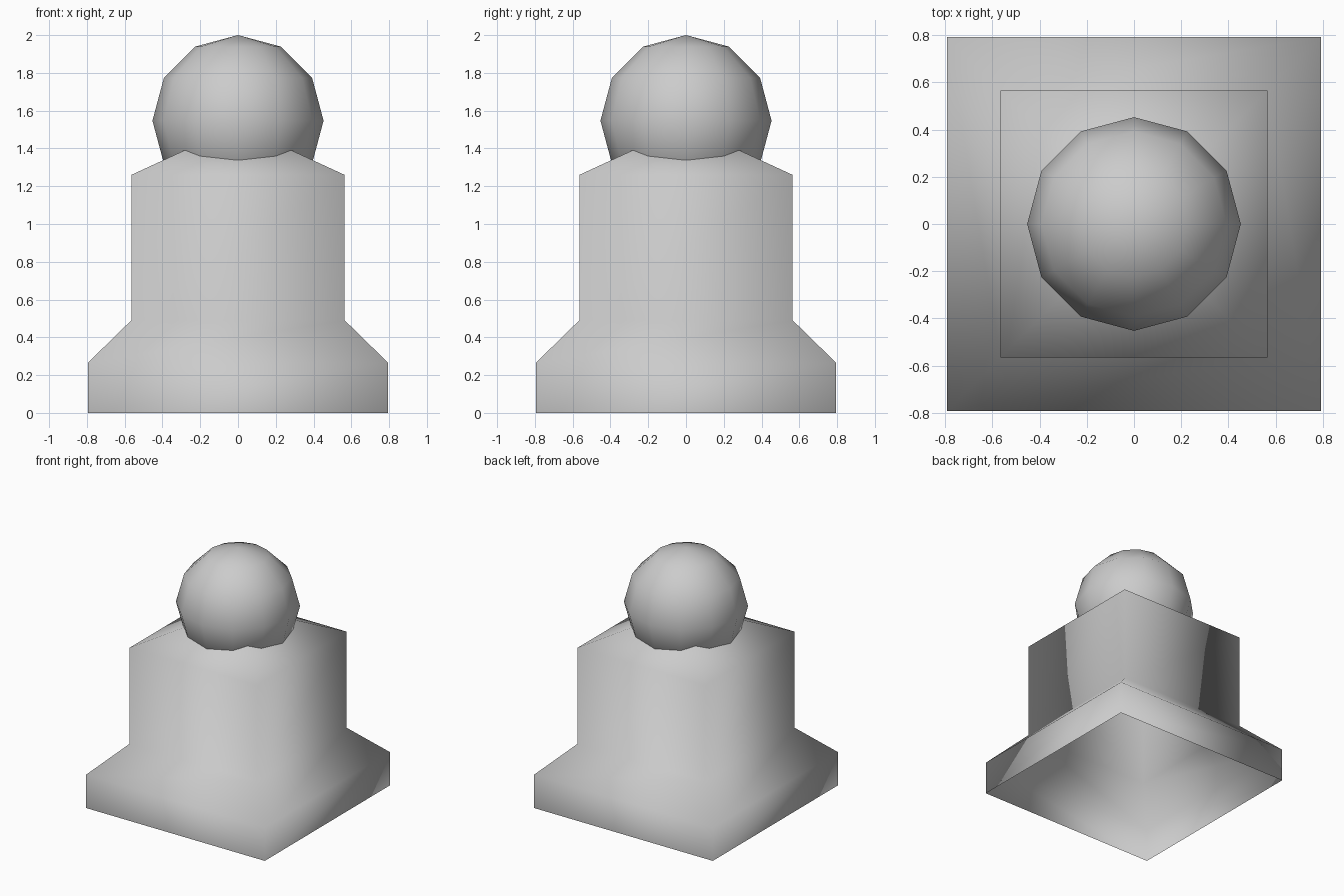
import bpy
import bmesh

cube = bpy.data.objects.get("Cube")
if cube:
    bpy.data.objects.remove(cube, do_unlink=True)

grey = bpy.data.materials.new("light grey")
grey.use_nodes = True
colour = (0.6, 0.6, 0.6, 1.0)
grey.diffuse_color = colour
grey.node_tree.nodes["Principled BSDF"].inputs["Base Color"].default_value = colour


def add_object(name, bm):
    """Turn a bmesh into a smooth-shaded grey object."""
    bmesh.ops.recalc_face_normals(bm, faces=bm.faces)
    for face in bm.faces:
        face.smooth = True
    mesh = bpy.data.meshes.new(name)
    bm.to_mesh(mesh)
    bm.free()
    mesh.materials.append(grey)
    obj = bpy.data.objects.new(name, mesh)
    bpy.context.collection.objects.link(obj)
    return obj


# Hollow square body, open underneath: stacked square rings and a pyramid roof
profile = [(0.793, 0.0), (0.793, 0.267), (0.565, 0.49), (0.565, 1.26)]
roof_peak = 1.52
corners = [(-1, -1), (1, -1), (1, 1), (-1, 1)]
bm = bmesh.new()
rings = [[bm.verts.new((sx * half, sy * half, z)) for sx, sy in corners]
         for half, z in profile]
for low, high in zip(rings, rings[1:]):
    for i in range(4):
        j = (i + 1) % 4
        bm.faces.new((low[i], low[j], high[j], high[i]))
peak = bm.verts.new((0, 0, roof_peak))
for i in range(4):
    bm.faces.new((rings[-1][i], rings[-1][(i + 1) % 4], peak))
add_object("square_body", bm)

# Low-poly ball head resting in the roof
radius = 0.453
bm = bmesh.new()
bmesh.ops.create_uvsphere(bm, u_segments=12, v_segments=6, radius=radius)
head = add_object("ball_head", bm)
head.location.z = 2 - radius
